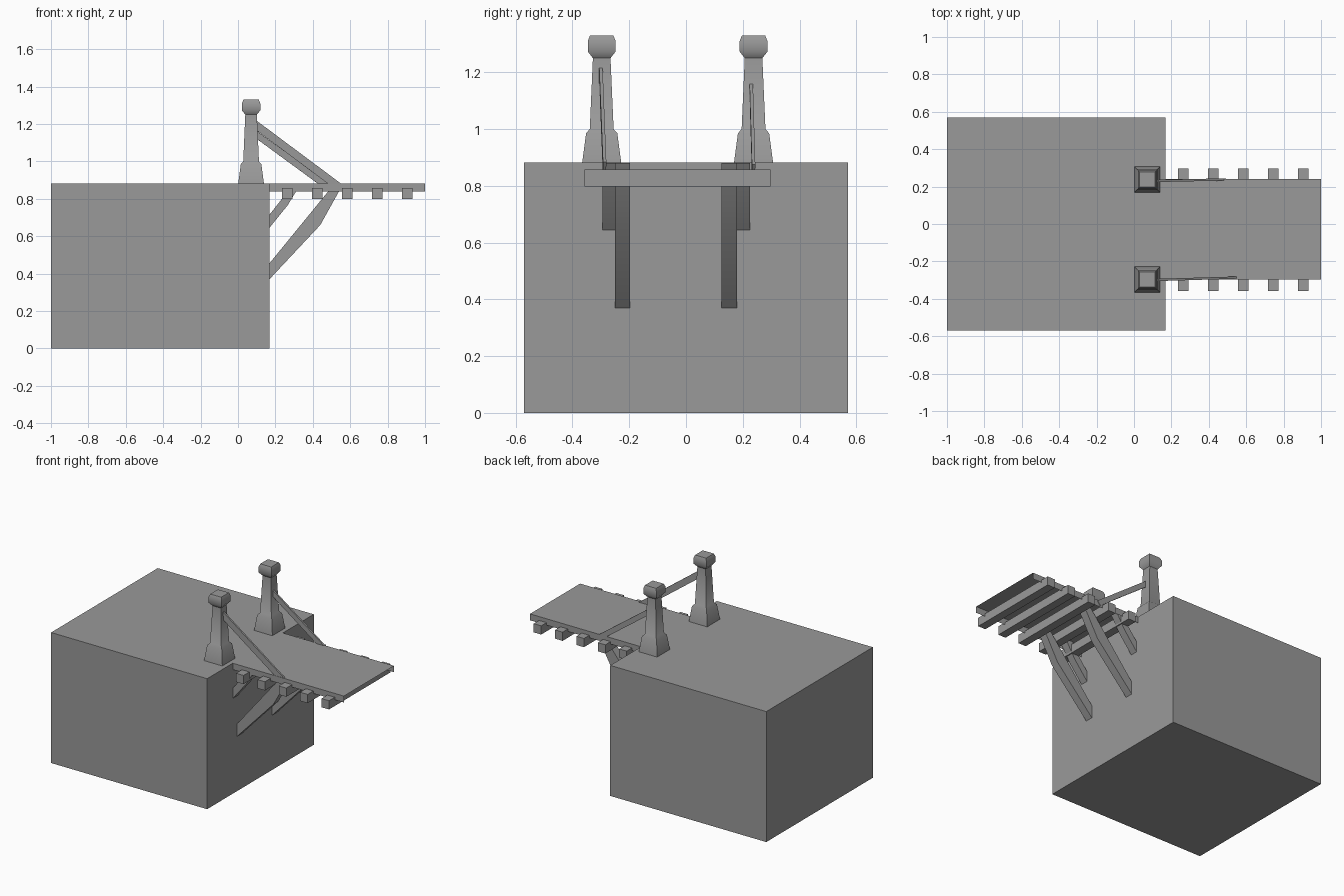
import bpy
import bmesh
import math
from mathutils import Vector

if "Cube" in bpy.data.objects:
    bpy.data.objects.remove(bpy.data.objects["Cube"])

# Dark grey paint
grey = bpy.data.materials.new("dark_grey")
grey.diffuse_color = (0.32, 0.32, 0.32, 1)
grey.use_nodes = True
grey.node_tree.nodes["Principled BSDF"].inputs["Base Color"].default_value = grey.diffuse_color


def make(name, verts, faces, solid=True):
    me = bpy.data.meshes.new(name)
    me.from_pydata(verts, [], faces)
    me.materials.append(grey)
    ob = bpy.data.objects.new(name, me)
    bpy.context.collection.objects.link(ob)
    if solid:
        bm = bmesh.new()
        bm.from_mesh(me)
        bmesh.ops.recalc_face_normals(bm, faces=bm.faces)
        bm.to_mesh(me)
        bm.free()
    return ob


def smooth(ob, angle):
    bpy.ops.object.select_all(action='DESELECT')
    ob.select_set(True)
    bpy.context.view_layer.objects.active = ob
    bpy.ops.object.shade_smooth_by_angle(angle=math.radians(angle))


def prism(name, prof, y0, y1):
    # x/z profile extruded along y
    n = len(prof)
    v = [(x, y0, z) for x, z in prof] + [(x, y1, z) for x, z in prof]
    f = [tuple(range(n)), tuple(reversed(range(n, 2 * n)))]
    f += [(i, i + n, (i + 1) % n + n, (i + 1) % n) for i in range(n)]
    return make(name, v, f)


def box(name, x0, x1, y0, y1, z0, z1):
    return prism(name, [(x0, z0), (x1, z0), (x1, z1), (x0, z1)], y0, y1)


def post(name, cx, cy, rings):
    # stacked square rings
    v, f = [], []
    for z, r in rings:
        v += [(cx - r, cy - r, z), (cx + r, cy - r, z), (cx + r, cy + r, z), (cx - r, cy + r, z)]
    for k in range(len(rings) - 1):
        for i in range(4):
            a, b = 4 * k + i, 4 * k + (i + 1) % 4
            f.append((a, b, b + 4, a + 4))
    m = len(v)
    f += [(3, 2, 1, 0), (m - 4, m - 3, m - 2, m - 1)]
    return make(name, v, f)


def beam(name, a, b, width, height):
    # rectangular bar between two points
    a, b = Vector(a), Vector(b)
    d = (b - a).normalized()
    side = d.cross(Vector((0, 0, 1))).normalized()
    up = side.cross(d)
    v = [p + side * s * width / 2 + up * t * height / 2
         for p in (a, b) for s, t in ((-1, -1), (1, -1), (1, 1), (-1, 1))]
    f = [(0, 3, 2, 1), (4, 5, 6, 7)] + [(i, (i + 1) % 4, (i + 1) % 4 + 4, i + 4) for i in range(4)]
    return make(name, v, f)


WALL = 0.168

# Ground block
box("dock_block", -1, WALL, -0.57, 0.57, 0, 0.883)

# Deck: top sheet with two side skirts, open underneath and at the end
x1, y0, y1, zb, zt = 1.0, -0.296, 0.24, 0.84, 0.883
make("deck",
     [(WALL, y0, zb), (x1, y0, zb), (x1, y0, zt), (WALL, y0, zt),
      (WALL, y1, zb), (x1, y1, zb), (x1, y1, zt), (WALL, y1, zt)],
     [(0, 1, 2, 3), (3, 2, 6, 7), (7, 6, 5, 4)], solid=False)

# Cross joists
for i in range(5):
    x = 0.264 + 0.16 * i
    box(f"joist_{i + 1}", x - 0.028, x + 0.028, -0.358, 0.297, 0.798, 0.857)

# Posts
rings = [(0.88, 0.069), (0.985, 0.055), (1.0, 0.042), (1.25, 0.031),
         (1.273, 0.049), (1.31, 0.049), (1.33, 0.041)]
for side, cy in (("front", -0.297), ("rear", 0.238)):
    smooth(post(f"{side}_post", 0.07, cy, rings), 40)

# Bent braces under the deck
long_prof = [(WALL, 0.37), (0.44, 0.66), (0.562, 0.88), (0.515, 0.88), (WALL, 0.455)]
short_prof = [(WALL, 0.645), (0.265, 0.765), (0.335, 0.88), (0.28, 0.88), (0.235, 0.80), (WALL, 0.715)]
for side, a, b in (("front", -0.25, -0.197), ("rear", 0.125, 0.179)):
    smooth(prism(f"{side}_long_brace", long_prof, a, b), 30)
for side, a, b in (("front", -0.294, -0.243), ("rear", 0.174, 0.225)):
    smooth(prism(f"{side}_short_brace", short_prof, a, b), 30)

# Slanted stays from posts to deck
beam("front_stay", (0.06, -0.301, 1.221), (0.535, -0.287, 0.867), 0.012, 0.042)
beam("rear_stay", (0.06, 0.229, 1.171), (0.482, 0.238, 0.862), 0.012, 0.034)
